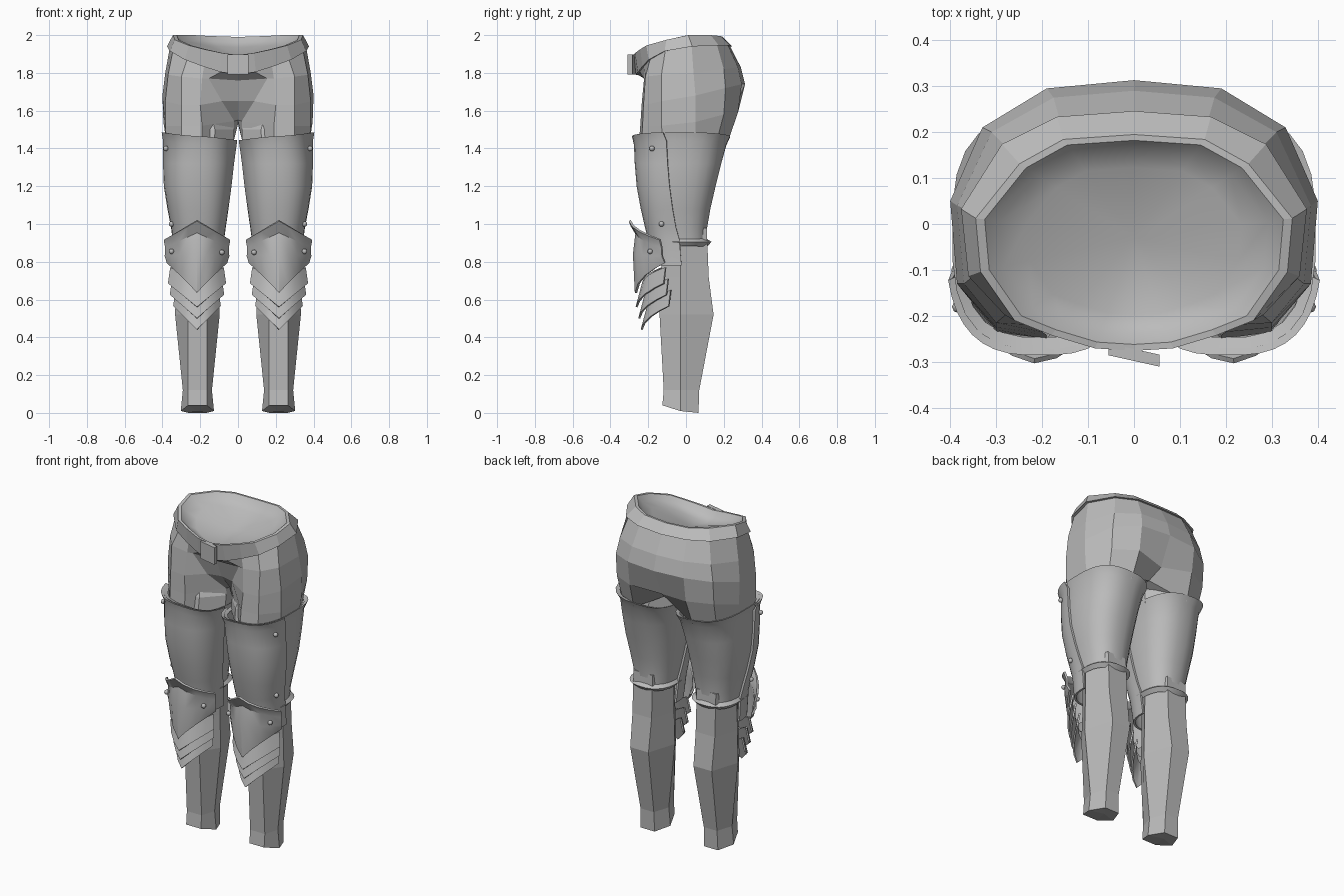
import bpy, bmesh, math
from mathutils import Vector

if "Cube" in bpy.data.objects:
    bpy.data.objects.remove(bpy.data.objects["Cube"])

grey = bpy.data.materials.new("plain_grey")
grey.diffuse_color = (0.5, 0.5, 0.5, 1)
grey.use_nodes = True
grey.node_tree.nodes["Principled BSDF"].inputs["Base Color"].default_value = grey.diffuse_color


def finish(bm, name, mirror=True, thick=0, smooth=None):
    """Turn a bmesh into a named object, with optional thickness and mirrored twin."""
    bmesh.ops.recalc_face_normals(bm, faces=bm.faces)
    me = bpy.data.meshes.new(name)
    bm.to_mesh(me)
    bm.free()
    me.materials.append(grey)
    ob = bpy.data.objects.new(name, me)
    bpy.context.collection.objects.link(ob)
    if thick:
        m = ob.modifiers.new("thickness", 'SOLIDIFY')
        m.thickness, m.offset = thick, 0
    if mirror:
        m = ob.modifiers.new("mirror", 'MIRROR')
        m.use_mirror_merge = False
    bpy.ops.object.select_all(action='DESELECT')
    ob.select_set(True)
    bpy.context.view_layer.objects.active = ob
    bpy.ops.object.convert(target='MESH')
    if smooth:
        bpy.ops.object.shade_smooth_by_angle(angle=math.radians(smooth))
    return ob


def loft(rows, closed=True, ring=False, top=None, bottom=None, soft_rows=0):
    """Skin rows of points; top / bottom are centre points of fan caps."""
    bm = bmesh.new()
    vs = [[bm.verts.new(p) for p in r] for r in rows]
    n = len(rows[0])
    pairs = list(zip(vs, vs[1:])) + ([(vs[-1], vs[0])] if ring else [])
    for k, (a, b) in enumerate(pairs):
        for i in range(n if closed else n - 1):
            j = (i + 1) % n
            bm.faces.new((a[i], a[j], b[j], b[i])).smooth = k < soft_rows
    for row, c, soft in ((vs[0], top, soft_rows > 0), (vs[-1], bottom, False)):
        if c:
            cv = bm.verts.new(c)
            for i in range(n):
                bm.faces.new((row[i], row[(i + 1) % n], cv)).smooth = soft
    if soft_rows:
        for a, b in zip(vs[soft_rows], vs[soft_rows][1:] + vs[soft_rows][:1]):
            bm.edges.get((a, b)).smooth = False
    return bm


def full(half):
    """Complete a right-hand half ring running from front to back."""
    return half + [(-x, y, z) for x, y, z in half[-2:0:-1]]


def grow(ring, s, dz=0.0):
    return [(x * s, (y + .03) * s - .03, z + dz) for x, y, z in ring]


# Hips: faceted cloth, tilted waist line, shallow hollow at the top
waist = full([(0, -.262, 1.895), (.08, -.257, 1.905), (.17, -.23, 1.925), (.245, -.2, 1.945),
              (.315, -.1, 1.975), (.325, .01, 2.0), (.235, .122, 2.0), (.145, .172, 1.995),
              (0, .182, 1.99)])
under_belt = full([(0, -.255, 1.79), (.09, -.245, 1.805), (.18, -.222, 1.835),
                   (.27, -.19, 1.87), (.345, -.11, 1.915), (.36, .03, 1.94),
                   (.275, .165, 1.945), (.16, .222, 1.945), (0, .234, 1.94)])
hip = full([(0, -.205, 1.76), (.155, -.215, 1.77), (.19, -.222, 1.77), (.3, -.215, 1.78),
            (.37, -.13, 1.79), (.385, .04, 1.8), (.31, .2, 1.82), (.175, .275, 1.83),
            (0, .29, 1.83)])
seat = full([(0, -.16, 1.65), (.085, -.18, 1.65), (.2, -.235, 1.63), (.3, -.225, 1.63),
             (.385, -.13, 1.65), (.4, .05, 1.68), (.33, .21, 1.72), (.19, .295, 1.74),
             (0, .313, 1.74)])
low = full([(0, -.08, 1.55), (.02, -.09, 1.545), (.19, -.242, 1.52), (.3, -.23, 1.52),
            (.385, -.13, 1.52), (.395, .05, 1.54), (.33, .2, 1.58), (.19, .275, 1.59),
            (0, .235, 1.57)])
crotch = full([(0, -.03, 1.53), (.02, -.07, 1.45), (.19, -.25, 1.43), (.3, -.235, 1.43),
               (.378, -.12, 1.43), (.378, .05, 1.43), (.32, .16, 1.43), (.2, .22, 1.43),
               (0, .13, 1.53)])
finish(loft([grow(waist, .72, -.055), grow(waist, .9, -.03), waist, under_belt, hip, seat,
             low, crotch], top=(0, -.03, 1.885), bottom=(0, .05, 1.53), soft_rows=2),
       "hips", mirror=False)

# Belt and buckle
finish(loft([waist, grow(waist, 1.06), grow(under_belt, 1.045),
             grow(under_belt, .97)], ring=True), "belt", mirror=False)
bm = bmesh.new()
bmesh.ops.create_cube(bm, size=1)
for v in bm.verts:
    x, y, z = v.co
    v.co = (x * .112, y * .026 - .285 - x * .025, 1.845 + z * .105)
finish(bm, "buckle", mirror=False)


# Upper legs: eight-sided cloth
def octagon(cx, cy, rx, ry, z):
    k = 1 / math.cos(math.pi / 8)
    return [(cx + rx * k * math.cos(a), cy + ry * k * math.sin(a), z)
            for a in [(i + .5) * math.pi / 4 for i in range(8)]]


finish(loft([octagon(.2, -.01, .12, .14, 1.62), octagon(.195, -.01, .175, .19, 1.5),
             octagon(.198, -.01, .178, .2, 1.42)]), "upper_leg")

# Thigh armour sections: z, inner x, outer x, front y, back y
thigh = [(1.45, .02, .385, -.255, .215), (1.46, .008, .4, -.276, .238),
         (1.42, .017, .39, -.264, .217), (1.32, .03, .388, -.26, .19),
         (1.2, .045, .382, -.25, .16), (1.08, .062, .362, -.228, .132),
         (.98, .077, .342, -.205, .115), (.92, .085, .335, -.19, .113)]


def arc(sec, a0, a1, n, grow_by=0.0):
    z, xi, xo, yf, yb = sec
    cx, cy = (xi + xo) / 2, (yf + yb) / 2
    rx, ry = (xo - xi) / 2 + grow_by, (yb - yf) / 2 + grow_by
    pts = []
    for i in range(n):
        a = a0 + (a1 - a0) * i / n
        c, s = math.cos(a), math.sin(a)
        p = .72 if z > 1.43 else .82
        tilt = .022 * c if z > 1.4 else 0      # top rim rises to the outside
        pts.append((cx + rx * math.copysign(abs(c) ** p, c),
                    cy + ry * math.copysign(abs(s) ** p, s), z + tilt))
    return pts


back_secs = thigh + [(.905, .07, .352, -.19, .138), (.885, .088, .335, -.18, .118)]
h = math.pi / 24
finish(loft([arc(s, h, math.tau + h, 24, -.006) for s in back_secs]),
       "thigh_back_plate", thick=.008, smooth=30)

# Front plate wraps further back toward the knee
rows = []
for s in thigh + [(.78, .095, .335, -.17, .105)]:
    t = (1.47 - s[0]) / .6
    e = math.radians(-16 + 18 * min(t, 1))
    rows.append(arc(s, math.pi - e, math.tau + e, 17, .006)
                + arc(s, math.tau + e, math.tau + e + .1, 1, .006))
finish(loft(rows, closed=False), "thigh_front_plate", thick=.012, smooth=30)

# Knee plate: pointed guard with a flared upper edge
U = [-1, -.8, -.55, -.28, 0, .28, .55, .8, 1]


def curve(u, width, tip_y, depth):
    return .217 + width * u, tip_y + depth * abs(u) ** 2 + .02 * max(u, 0)


def row(width, tip_y, depth, zs):
    return [(*curve(u, width, tip_y, depth), zs(abs(u))) for u in U]


finish(loft([row(.172, -.298, .14, lambda a: 1.018 - .10 * a),
             row(.164, -.262, .115, lambda a: .955 - .08 * a),
             row(.166, -.275, .13, lambda a: .84 - .01 * a),
             row(.155, -.265, .135, lambda a: .635 + .16 * a ** .9)], closed=False),
       "knee_plate", thick=.012, smooth=33)

# Overlapping chevron strips below the knee
for i, (w, ty, tip) in enumerate([(.15, -.262, .56), (.14, -.248, .5), (.122, -.235, .44)]):
    finish(loft([row(w - .012, ty + .035, .1, lambda a: tip + .13 + .08 * a),
                 row(w, ty, .125, lambda a: tip + .125 * a)], closed=False),
           f"shin_strip_{i + 1}", thick=.01, smooth=33)


# Lower legs: six-sided with a narrow front and back
def shin(z, w, yf, yb, bw, zf=0, zs=0):
    c, fw = .215, .05
    return [(c - fw, yf, z + zf), (c + fw, yf, z + zf), (c + w, -.03, z + zs),
            (c + bw, yb, z), (c - bw, yb, z), (c - w, -.03, z + zs)]


finish(loft([shin(.98, .11, -.13, .11, .065), shin(.72, .113, -.13, .12, .065),
             shin(.52, .118, -.14, .146, .062), shin(.12, .077, -.118, .07, .045),
             shin(0, .088, -.125, .066, .048, .04, .01)],
            top=(.215, 0, .98), bottom=(.215, 0, .008)), "lower_leg")

# Rivets on the thigh and knee plates
bm = bmesh.new()
for p in [(.382, -.18, 1.40), (.352, -.13, 1.0), (.352, -.19, .855), (.085, -.212, .85)]:
    new = bmesh.ops.create_uvsphere(bm, u_segments=8, v_segments=6, radius=.014)["verts"]
    bmesh.ops.translate(bm, verts=new, vec=Vector(p))
finish(bm, "rivets", smooth=60)
